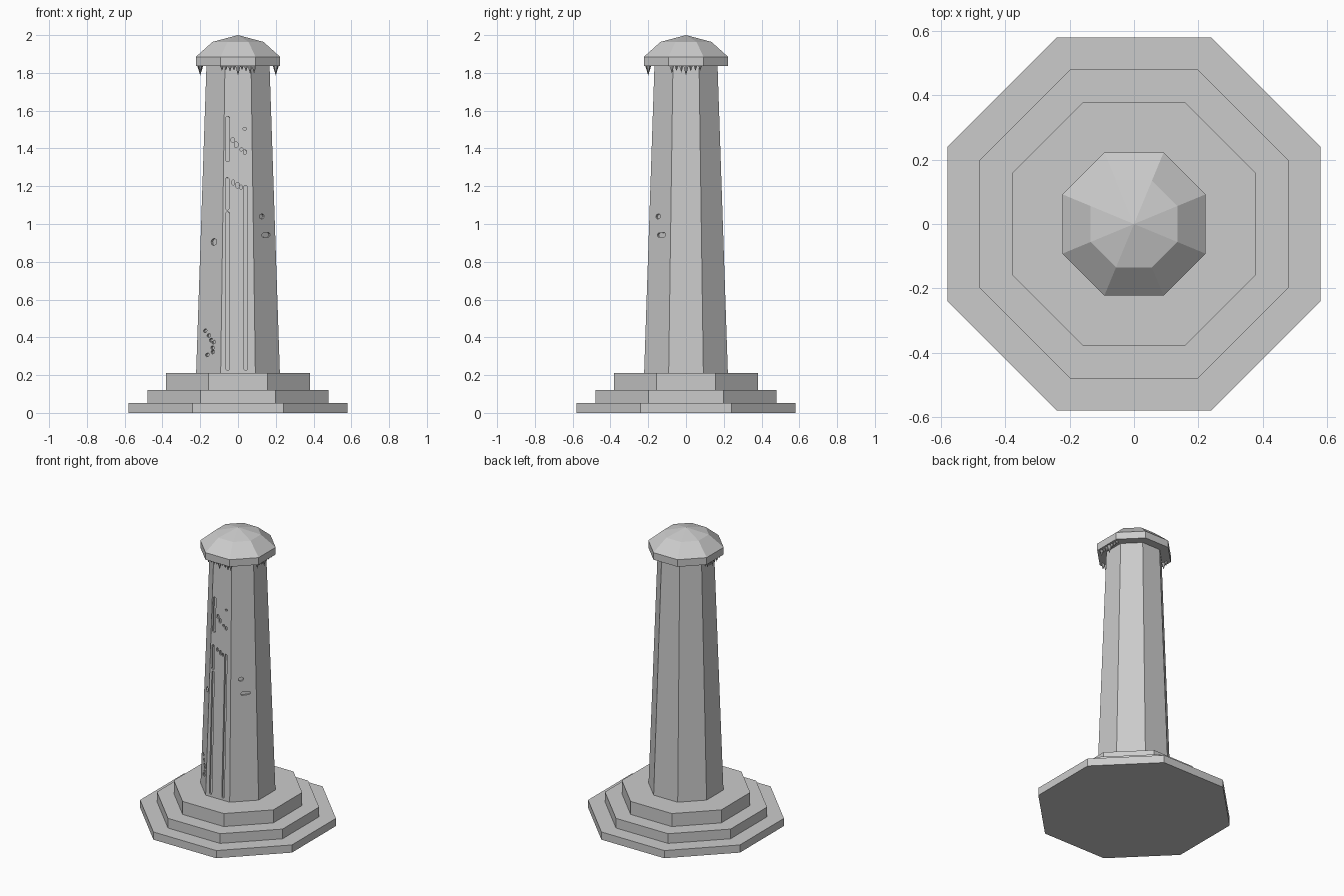
import bpy, bmesh, random
from math import cos, sin, pi, radians, atan2
from mathutils import Matrix, Vector

if "Cube" in bpy.data.objects:
    bpy.data.objects.remove(bpy.data.objects["Cube"])

random.seed(4)

SHAFT_LOW, SHAFT_HIGH = (0.222, 0.20), (0.167, 1.84)   # (apothem, z)
TILT = atan2(SHAFT_LOW[0] - SHAFT_HIGH[0], SHAFT_HIGH[1] - SHAFT_LOW[1])


def finish(name, bm):
    bmesh.ops.recalc_face_normals(bm, faces=bm.faces)
    mesh = bpy.data.meshes.new(name)
    bm.to_mesh(mesh)
    bm.free()
    obj = bpy.data.objects.new(name, mesh)
    bpy.context.collection.objects.link(obj)
    return obj


def octagon_stack(name, profile):
    """Closed octagonal solid from (apothem, z) rings; apothem 0 is an apex."""
    bm = bmesh.new()
    prev = None
    for apothem, z in profile:
        if apothem == 0:
            tip = bm.verts.new((0, 0, z))
            for i in range(8):
                bm.faces.new((prev[i], prev[(i + 1) % 8], tip))
            return finish(name, bm)
        r = apothem / cos(pi / 8)
        ring = [bm.verts.new((r * cos(pi / 8 + i * pi / 4), r * sin(pi / 8 + i * pi / 4), z))
                for i in range(8)]
        if prev:
            for i in range(8):
                j = (i + 1) % 8
                bm.faces.new((prev[i], prev[j], ring[j], ring[i]))
        else:
            bm.faces.new(ring[::-1])
        prev = ring
    bm.faces.new(prev)
    return finish(name, bm)


def on_face(turn, u, z):
    """Matrix on a shaft face: local x across, local z up, local y into the stone."""
    t = (z - SHAFT_LOW[1]) / (SHAFT_HIGH[1] - SHAFT_LOW[1])
    apothem = SHAFT_LOW[0] + t * (SHAFT_HIGH[0] - SHAFT_LOW[0])
    return (Matrix.Rotation(radians(turn), 4, 'Z') @ Matrix.Translation((u, -apothem, z))
            @ Matrix.Rotation(-TILT, 4, 'X'))


def add_cut(bm, turn, u, z, w, h, depth=0.012, roll=0):
    """Rounded-corner cutter straddling the shaft surface."""
    c = min(w, h) * 0.3
    a, b = w / 2, h / 2
    outline = [(a, b - c), (a - c, b), (c - a, b), (-a, b - c),
               (-a, c - b), (c - a, -b), (a - c, -b), (a, c - b)]
    m = on_face(turn, u, z) @ Matrix.Rotation(radians(roll), 4, 'Y')
    near, far = ([bm.verts.new(m @ Vector((x, y, v))) for x, v in outline]
                 for y in (-0.02, depth))
    bm.faces.new(near)
    bm.faces.new(far[::-1])
    for i in range(8):
        j = (i + 1) % 8
        bm.faces.new((near[i], far[i], far[j], near[j]))


# Stepped plinth
for name, apothem, z0, z1 in (("lower_step", 0.58, 0, 0.053),
                              ("middle_step", 0.48, 0.053, 0.12),
                              ("upper_step", 0.38, 0.12, 0.21)):
    octagon_stack(name, [(apothem, z0), (apothem, z1)])

# Tapered shaft and faceted cap
shaft = octagon_stack("shaft", [SHAFT_LOW, SHAFT_HIGH])
octagon_stack("cap", [(0.223, 1.836), (0.223, 1.885), (0.135, 1.964), (0, 2.0)])

# Worn grooves on the front and chips on the diagonal faces
cuts = bmesh.new()
for u, z0, z1, w in ((-0.055, 0.225, 1.065, 0.018), (0.04, 0.225, 1.205, 0.018),
                     (-0.057, 1.075, 1.245, 0.018), (-0.055, 1.33, 1.57, 0.02)):
    add_cut(cuts, 0, u, (z0 + z1) / 2, w, z1 - z0)
for u, z, w, h in ((-0.025, 1.22, 0.015, 0.025), (-0.003, 1.205, 0.016, 0.03),
                   (0.016, 1.195, 0.014, 0.022), (-0.028, 1.445, 0.016, 0.025),
                   (-0.01, 1.42, 0.018, 0.03), (0.018, 1.395, 0.016, 0.016),
                   (0.036, 1.38, 0.016, 0.025), (0.036, 1.505, 0.018, 0.013)):
    add_cut(cuts, 0, u, z, w, h)
add_cut(cuts, 45, -0.015, 1.04, 0.032, 0.025, roll=-15)
add_cut(cuts, 45, 0.013, 0.942, 0.06, 0.022, roll=-4)
add_cut(cuts, -45, 0.018, 0.905, 0.04, 0.034, roll=-15)
for u, z in ((-0.032, 0.435), (-0.004, 0.41), (0.014, 0.385), (0.034, 0.375),
             (0.026, 0.345), (0.03, 0.322), (-0.012, 0.307)):
    add_cut(cuts, -45, u, z, 0.025, 0.018, roll=-12)
cutter = finish("wear_cutter", cuts)
cutter.hide_render = True
cutter.display_type = 'WIRE'
mod = shaft.modifiers.new("wear", 'BOOLEAN')
mod.operation, mod.solver, mod.object = 'DIFFERENCE', 'EXACT', cutter
mod.use_self = True

# Icicles hanging under the cap on the front, right and left
for side, turn, count, half in (("front", 0, 9, 0.085), ("right", 90, 7, 0.075),
                                ("left", -90, 7, 0.075)):
    bm = bmesh.new()
    for i in range(count):
        length = 0.055 if i == count // 2 else random.uniform(0.025, 0.048)
        u = -half + 2 * half * i / (count - 1)
        m = Matrix.Rotation(radians(turn), 4, 'Z') @ Matrix.Translation((u, -0.2, 1.84 - length / 2))
        bmesh.ops.create_cone(bm, cap_ends=True, segments=6, radius1=0,
                              radius2=0.008 + length * 0.15, depth=length, matrix=m)
    bmesh.ops.remove_doubles(bm, verts=bm.verts, dist=1e-5)
    finish(side + "_icicles", bm)
